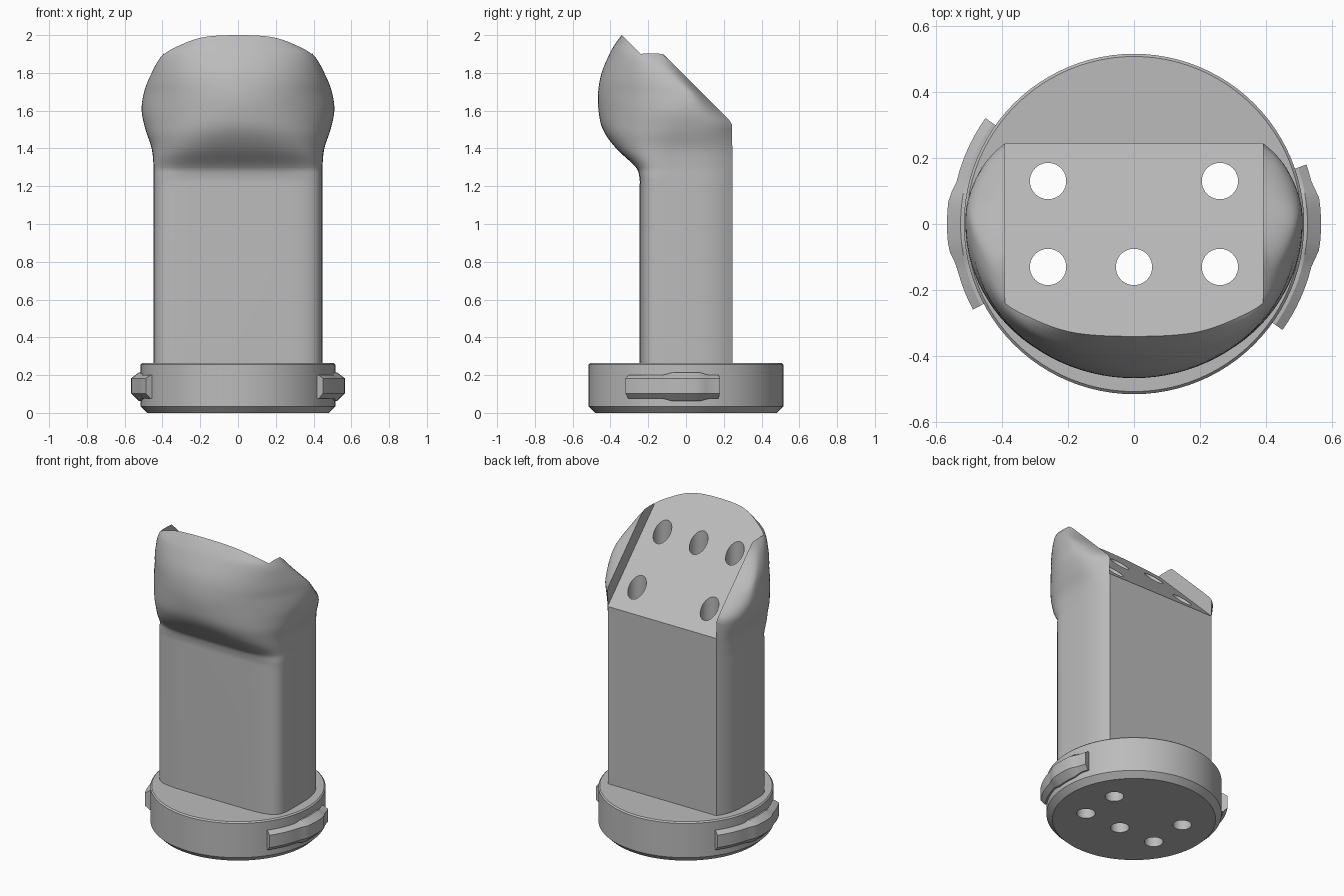
import bpy, bmesh, math
from mathutils import Matrix, Vector

if "Cube" in bpy.data.objects:
    bpy.data.objects.remove(bpy.data.objects["Cube"])

grey = bpy.data.materials.new("light_grey")
grey.use_nodes = True
colour = (0.5, 0.5, 0.5, 1)
grey.diffuse_color = colour
grey.node_tree.nodes["Principled BSDF"].inputs["Base Color"].default_value = colour


def finish(name, bm):
    bmesh.ops.recalc_face_normals(bm, faces=bm.faces)
    mesh = bpy.data.meshes.new(name)
    bm.to_mesh(mesh)
    bm.free()
    mesh.materials.append(grey)
    obj = bpy.data.objects.new(name, mesh)
    bpy.context.collection.objects.link(obj)
    return obj


def loft(name, rings):
    """Skin a list of closed rings and cap both ends."""
    bm = bmesh.new()
    loops = [[bm.verts.new(p) for p in ring] for ring in rings]
    n = len(loops[0])
    for a, b in zip(loops, loops[1:]):
        for i in range(n):
            j = (i + 1) % n
            bm.faces.new((a[i], a[j], b[j], b[i]))
    bm.faces.new(loops[0])
    bm.faces.new(loops[-1])
    return finish(name, bm)


def activate(obj):
    bpy.ops.object.select_all(action='DESELECT')
    obj.select_set(True)
    bpy.context.view_layer.objects.active = obj


def cut(obj, cutter):
    activate(obj)
    mod = obj.modifiers.new("cut", 'BOOLEAN')
    mod.operation = 'DIFFERENCE'
    mod.solver = 'EXACT'
    mod.object = cutter
    bpy.ops.object.modifier_apply(modifier=mod.name)


def smooth(obj):
    activate(obj)
    bpy.ops.object.shade_smooth_by_angle(angle=math.radians(30))


# Body profile: height, half width, front depth, squareness of the front
PROFILE = [
    (0.265, 0.447, -0.245, 6), (1.2, 0.447, -0.245, 6), (1.25, 0.447, -0.247, 6),
    (1.3, 0.447, -0.265, 5), (1.4, 0.457, -0.37, 3.2), (1.5, 0.49, -0.44, 2.3),
    (1.6, 0.51, -0.463, 2), (1.7, 0.497, -0.465, 2), (1.8, 0.457, -0.447, 2),
    (1.9, 0.395, -0.405, 2), (1.95, 0.31, -0.377, 2), (2.0, 0.2, -0.34, 2),
    (2.03, 0.12, -0.31, 2)]


def slope(i, k):
    a, b = PROFILE[max(i - 1, 0)], PROFILE[min(i + 1, len(PROFILE) - 1)]
    return (b[k] - a[k]) / (b[0] - a[0])


def profile_rows(steps=4):
    yield PROFILE[0]
    for i in range(1, len(PROFILE) - 1):
        p, q = PROFILE[i], PROFILE[i + 1]
        h = q[0] - p[0]
        for s in range(steps):
            t = s / steps
            row = [p[0] + h * t]
            for k in (1, 2, 3):
                row.append((2*t**3 - 3*t*t + 1) * p[k] + (3*t*t - 2*t**3) * q[k]
                           + h * (t**3 - 2*t*t + t) * slope(i, k)
                           + h * (t**3 - t*t) * slope(i + 1, k))
            yield row
    yield PROFILE[-1]


def body_ring(z, width, front, power):
    back = min(0.245, 1.78 - z)
    mid = max(min(0, back - 0.09), front + 0.03)
    corner = min(0.39, width - 0.004)
    half = []
    for i in range(10):                       # back corner to widest point
        u = 1 - i / 10
        half.append((corner + (width - corner) * (1 - u**3), mid + (back - mid) * u))
    for i in range(25):                       # widest point round to the front centre
        a = math.pi / 2 * i / 24
        half.append((width * max(math.cos(a), 0)**(2 / power),
                     mid + (front - mid) * math.sin(a)**(2 / power)))
    half[-1] = (0, front)
    other = [(-x, y) for x, y in reversed(half[:-1])]
    return [(x, y, z) for x, y in half + other]


body = loft("body", [body_ring(*row) for row in profile_rows()])


# Base disc with chamfered rims
def circle(r, z, n=96, x=0, y=0):
    return [(x + r * math.cos(math.tau * i / n), y + r * math.sin(math.tau * i / n), z)
            for i in range(n)]


base = loft("base", [circle(r, z) for r, z in
                     ((0.48, 0), (0.515, 0.035), (0.515, 0.257), (0.507, 0.265))])

# Slanted top cut between the two side ears
bm = bmesh.new()
bmesh.ops.create_cube(bm, size=1)
bmesh.ops.transform(bm, verts=bm.verts, matrix=Matrix.Translation((0, 0, 1.66))
                    @ Matrix.Rotation(-math.pi / 4, 4, 'X')
                    @ Matrix.Diagonal((0.782, 3, 1, 1)) @ Matrix.Translation((0, 0, 0.5)))
slant = finish("slant_cutter", bm)
cut(body, slant)
bpy.data.objects.remove(slant)

# Five vertical through holes
for x, y in ((-0.26, 0.13), (0.26, 0.13), (-0.26, -0.13), (0, -0.13), (0.26, -0.13)):
    drill = loft("hole_cutter", [circle(0.055, z, 40, x, y) for z in (-0.2, 2.3)])
    cut(body, drill)
    cut(base, drill)
    bpy.data.objects.remove(drill)


# Side lugs: tapered bars wrapped around the base with a raised middle
def lug(name, start, end, centre):
    rings = []
    steps = 20
    for i in range(steps + 1):
        deg = start + (end - start) * i / steps
        a = math.radians(deg)
        swell = max(0, min(1, (13 - abs(deg - centre)) / 5))
        outer = 0.552 + 0.014 * swell
        tall = 0.062 + 0.014 * swell
        rings.append([(r * math.cos(a), r * math.sin(a), 0.138 + z) for r, z in
                      ((0.49, -tall), (0.525, -tall), (outer, -0.035),
                       (outer, 0.045), (0.525, tall), (0.49, tall))])
    smooth(loft(name, rings))


lug("left_lug", -35.5, 19, 0)
lug("right_lug", 144.5, 208, 180)

smooth(body)
smooth(base)
